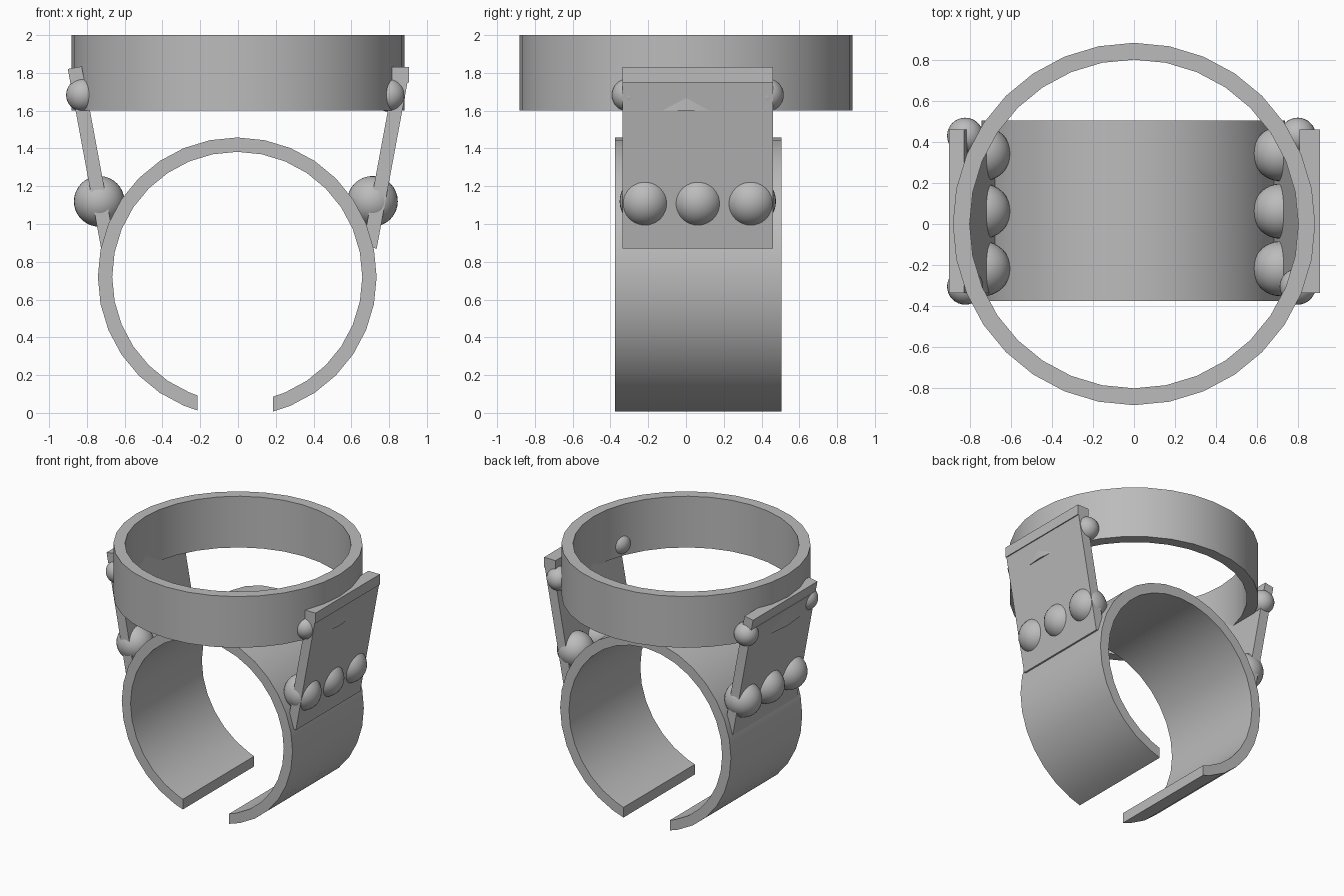
import bpy
import bmesh
from math import radians, cos, sin, asin, pi
from mathutils import Matrix

cube = bpy.data.objects.get("Cube")
if cube:
    bpy.data.objects.remove(cube, do_unlink=True)

grey = bpy.data.materials.new("plain_grey")
grey.use_nodes = True
colour = (0.5, 0.5, 0.5, 1)
grey.diffuse_color = colour
grey.node_tree.nodes["Principled BSDF"].inputs["Base Color"].default_value = colour

STEP = 2 * pi / 32
MID_Y = 0.0625   # middle of the side plates along y


def finish(name, bm, smooth=True):
    bmesh.ops.recalc_face_normals(bm, faces=bm.faces)
    mesh = bpy.data.meshes.new(name)
    bm.to_mesh(mesh)
    bm.free()
    mesh.materials.append(grey)
    obj = bpy.data.objects.new(name, mesh)
    bpy.context.collection.objects.link(obj)
    if smooth:
        bpy.ops.object.select_all(action='DESELECT')
        obj.select_set(True)
        bpy.context.view_layer.objects.active = obj
        bpy.ops.object.shade_smooth_by_angle(angle=radians(30))
    return obj


def hoop(name, outer, inner, depth, closed):
    """Extrude a flat hoop outline, given as outer and inner points, along depth."""
    bm = bmesh.new()
    vo = [bm.verts.new(p) for p in outer]
    vi = [bm.verts.new(p) for p in inner]
    n = len(vo)
    for i in range(n if closed else n - 1):
        j = (i + 1) % n
        bm.faces.new((vo[i], vo[j], vi[j], vi[i]))
    new = bmesh.ops.extrude_face_region(bm, geom=bm.faces[:])["geom"]
    bmesh.ops.translate(bm, vec=depth, verts=[g for g in new if isinstance(g, bmesh.types.BMVert)])
    return finish(name, bm)


def box(name, centre, size, tilt=0):
    bm = bmesh.new()
    mat = (Matrix.Translation(centre) @ Matrix.Rotation(radians(tilt), 4, 'Y')
           @ Matrix.Diagonal((*size, 1)))
    bmesh.ops.create_cube(bm, size=1, matrix=mat)
    return finish(name, bm, smooth=False)


def bead(name, centre, radius):
    bm = bmesh.new()
    bmesh.ops.create_uvsphere(bm, u_segments=32, v_segments=16, radius=radius,
                              matrix=Matrix.Translation(centre))
    return finish(name, bm)


# Upper ring
def circle(radius):
    return [(radius * cos(i * STEP), radius * sin(i * STEP), 1.6) for i in range(32)]


hoop("upper_ring", circle(0.882), circle(0.8), (0, 0, 0.4), True)


# Open finger band, its ends cut upright
def arc(radius):
    angles = [asin(0.19 / radius) - pi / 2]
    angles += [i * STEP for i in range(-6, 23)]
    angles += [-asin(0.21 / radius) + 3 * pi / 2]
    return [(-0.004 + radius * cos(a), -0.375, 0.72 + radius * sin(a)) for a in angles]


hoop("open_band", arc(0.738), arc(0.662), (0, 0.88, 0), False)

# Leaning side plates with a bar along the top
box("left_plate", (0.779, MID_Y, 1.317), (0.075, 0.795, 0.895), 10.5)
box("right_plate", (-0.767, MID_Y, 1.305), (0.075, 0.795, 0.895), -10.5)
box("left_top_bar", (0.855, MID_Y, 1.79), (0.1, 0.795, 0.08))
box("right_top_bar", (-0.857, MID_Y, 1.788), (0.075, 0.795, 0.08), -10.5)

# Beads: a row of three large ones and two small ones on each plate
for side, large_x, small_x in (("left", 0.712, 0.797), ("right", -0.735, -0.822)):
    for i in range(3):
        bead(f"{side}_large_bead_{i + 1}", (large_x, MID_Y + (i - 1) * 0.28, 1.12), 0.134)
    for i in (-1, 1):
        place = "front" if i < 0 else "back"
        bead(f"{side}_{place}_small_bead", (small_x, MID_Y + i * 0.367, 1.683), 0.088)
